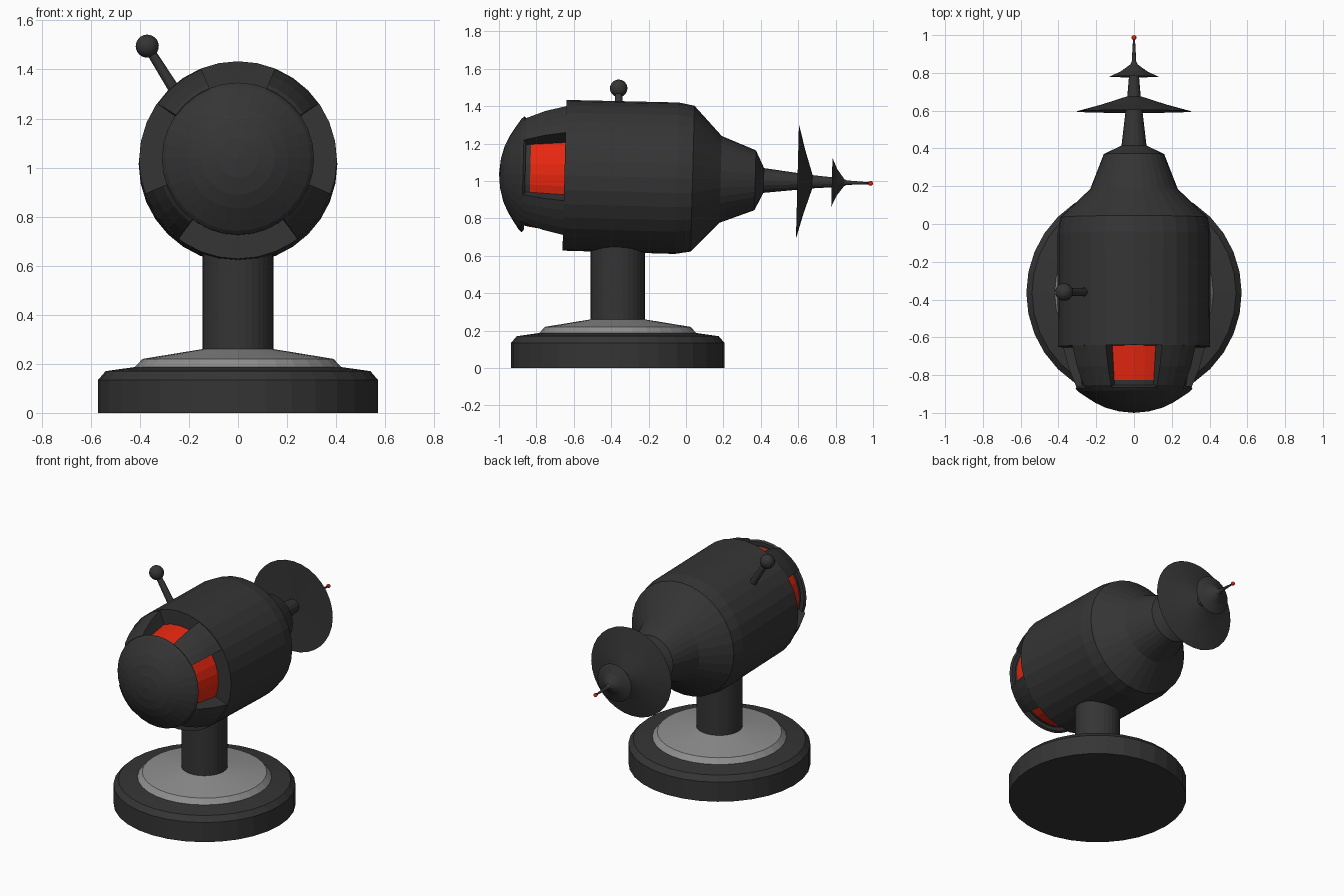
import bpy, bmesh, math

if "Cube" in bpy.data.objects:
    bpy.data.objects.remove(bpy.data.objects["Cube"])

SIDES = 32
BASE_Y = -0.365
AXIS_Z = 1.0135
TILT = math.radians(-1.5)


def material(name, rgb):
    m = bpy.data.materials.new(name)
    m.diffuse_color = (*rgb, 1)
    m.use_nodes = True
    m.node_tree.nodes["Principled BSDF"].inputs["Base Color"].default_value = m.diffuse_color
    return m


DARK = material("charcoal", (0.035, 0.035, 0.035))
GREY = material("mid_grey", (0.27, 0.27, 0.27))
RED = material("red", (0.8, 0.02, 0.005))


def lathe(name, profile, mats, upright=False, arc=None, sides=SIDES, bands=None):
    """Turn (radius, height) points; arc=(start, end) degrees makes a capped wedge
    from a closed profile. bands maps a profile segment to a material index."""
    bm = bmesh.new()
    a0, a1 = arc or (0, 360)
    steps = sides + 1 if arc else sides
    rings = []
    for i in range(steps):
        a = math.radians(a0 + (a1 - a0) * i / sides)
        c, s = math.cos(a), math.sin(a)
        rings.append([bm.verts.new((r * c, r * s, h) if upright else (r * c, h, r * s))
                      for r, h in profile])
    n = len(profile)
    for i in range(sides):
        p, q = rings[i], rings[(i + 1) % steps]
        for j in range(n if arc else n - 1):
            k = (j + 1) % n
            f = bm.faces.new((p[j], p[k], q[k], q[j]))
            f.material_index = (bands or {}).get(j, 0)
    if arc:
        bm.faces.new(rings[0])
        bm.faces.new(rings[-1])
    bmesh.ops.remove_doubles(bm, verts=bm.verts, dist=1e-5)
    bmesh.ops.recalc_face_normals(bm, faces=bm.faces)
    me = bpy.data.meshes.new(name)
    bm.to_mesh(me)
    bm.free()
    for m in mats:
        me.materials.append(m)
    ob = bpy.data.objects.new(name, me)
    bpy.context.collection.objects.link(ob)
    if upright:
        ob.location = (0, BASE_Y, 0)
    else:
        ob.location = (0, 0, AXIS_Z)
        ob.rotation_euler = (TILT, 0, 0)
    return ob


def ball_profile(radius, centre, n):
    return [(radius * math.sin(math.pi * i / n), centre - radius * math.cos(math.pi * i / n))
            for i in range(n + 1)]


# Stand: round foot, grey collar, post
lathe("foot", [(0, 0), (0.57, 0), (0.57, 0.135), (0.54, 0.17), (0.42, 0.187), (0, 0.187)],
      [DARK], upright=True)
lathe("collar", [(0, 0.18), (0.42, 0.187), (0.39, 0.22), (0.145, 0.26), (0, 0.26)],
      [GREY], upright=True)
lathe("post", [(0, 0.25), (0.145, 0.25), (0.145, 0.72), (0, 0.72)], [DARK], upright=True)

# Barrel body, tapering to the rear
lathe("body", [(0, -0.65), (0.403, -0.65), (0.405, -0.05), (0.39, 0.035), (0.232, 0.185),
               (0.16, 0.37), (0.068, 0.415), (0, 0.415)], [DARK])

# Nose dome with a small lip
lathe("nose", [(0, -1.0), (0.08, -0.992), (0.15, -0.973), (0.205, -0.947), (0.255, -0.915),
               (0.295, -0.888), (0.31, -0.872), (0.30, -0.86), (0, -0.86)], [DARK])

# Recessed window drum: the wide band is red glass
lathe("window_glass", [(0, -0.88), (0.27, -0.88), (0.28, -0.833), (0.306, -0.645), (0, -0.645)],
      [DARK, RED], bands={2: 1})

# Four struts between the windows
strut = [(0.25, -0.875), (0.31, -0.875), (0.325, -0.86), (0.368, -0.76), (0.40, -0.645),
         (0.26, -0.645)]
for i, mid in enumerate((51.5, 128.5, 216.5, 323.5)):
    lathe(f"window_strut_{i + 1}", strut, [DARK], arc=(mid - 16.5, mid + 16.5), sides=4)

# Tail spike with two shallow dishes and a red tip
lathe("tail_spike", [(0, 0.40), (0.068, 0.40), (0.035, 0.68), (0.022, 0.84), (0.012, 0.86),
                     (0.005, 0.985), (0, 0.985)], [DARK], sides=16)
lathe("large_dish", [(0, 0.605), (0.307, 0.596), (0.17, 0.633), (0.04, 0.675), (0, 0.675)], [DARK])
lathe("small_dish", [(0, 0.785), (0.13, 0.78), (0.07, 0.808), (0.02, 0.845), (0, 0.845)], [DARK])
lathe("tip_ball", ball_profile(0.013, 0.987, 8), [RED], sides=12)

# Side aerial leaning out from the top left of the body
aerial = lathe("aerial", [(0, -0.25), (0.024, -0.25), (0.018, 0), (0, 0)], [DARK],
               upright=True, sides=16)
knob = lathe("aerial_knob", ball_profile(0.047, 0, 12), [DARK], upright=True, sides=20)
for ob in (aerial, knob):
    ob.location = (-0.37, -0.36, 1.495)
    ob.rotation_euler = (0, math.radians(-32), 0)
